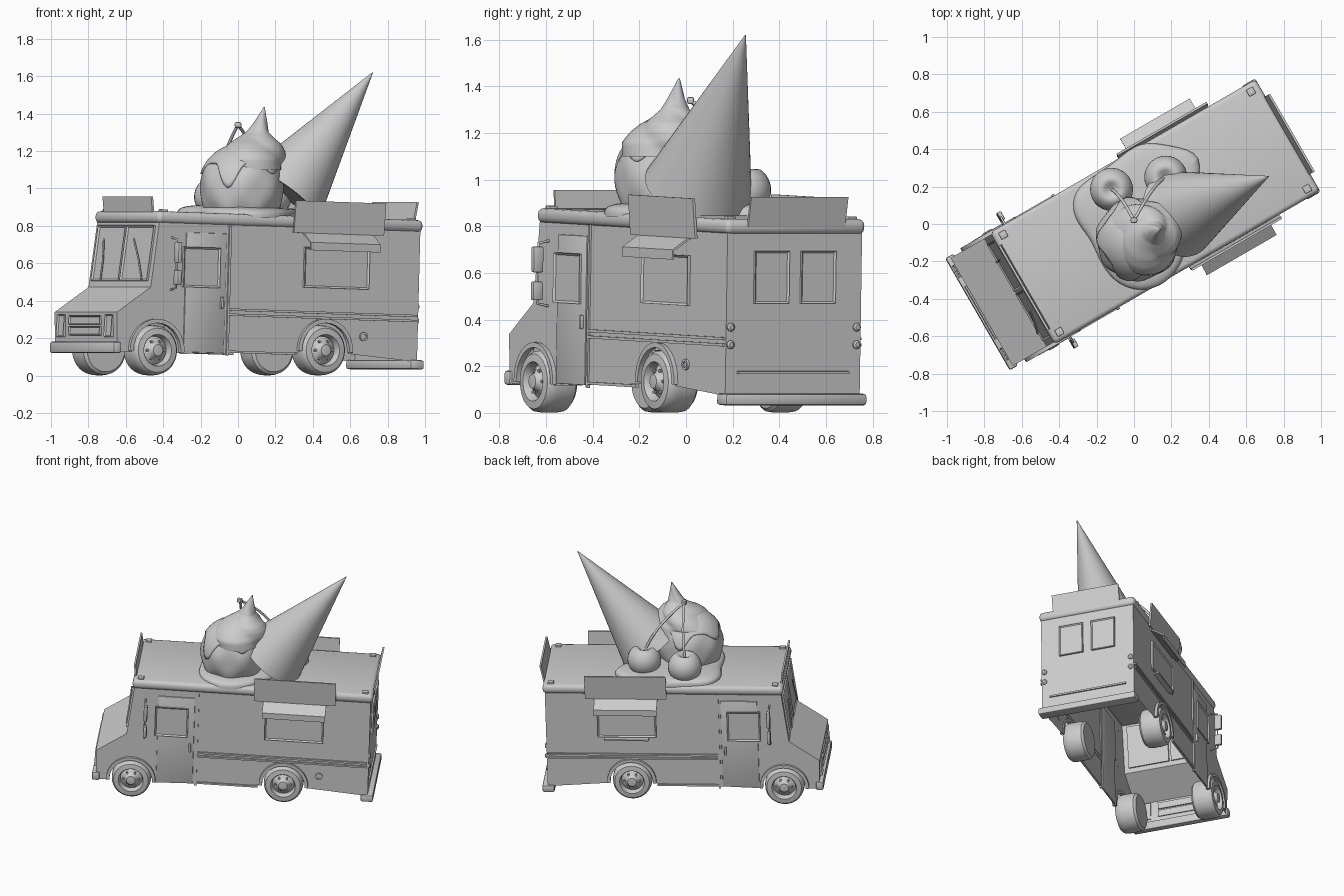
import bpy, bmesh, math
from math import sin, cos, pi
from mathutils import Matrix, Vector as V

if "Cube" in bpy.data.objects:
    bpy.data.objects.remove(bpy.data.objects["Cube"])

TURN = Matrix.Rotation(math.radians(30), 4, 'Z')
BODY = TURN @ Matrix.Rotation(0.03, 4, 'Y')      # body leans back slightly
ONE = Matrix.Identity(4)

def finish(bm, name, M=BODY, smooth=True, sub=0, thick=0):
    bmesh.ops.recalc_face_normals(bm, faces=bm.faces)
    bm.transform(M)
    me = bpy.data.meshes.new(name)
    bm.to_mesh(me)
    bm.free()
    ob = bpy.data.objects.new(name, me)
    bpy.context.collection.objects.link(ob)
    if thick:
        ob.modifiers.new("thick", 'SOLIDIFY').thickness = thick
    if sub:
        ob.modifiers.new("sub", 'SUBSURF').levels = sub
        ob.modifiers["sub"].render_levels = sub
    if smooth:
        bpy.ops.object.select_all(action='DESELECT')
        ob.select_set(True)
        bpy.context.view_layer.objects.active = ob
        bpy.ops.object.shade_smooth_by_angle(angle=math.radians(35))
    return ob

def box(name, c, size, bevel=0, M=BODY, seg=2):
    bm = bmesh.new()
    bmesh.ops.create_cube(bm, size=1, matrix=Matrix.Translation(c) @ Matrix.Diagonal((*size, 1)))
    if bevel:
        bmesh.ops.bevel(bm, geom=bm.edges[:], offset=bevel, segments=seg, profile=0.5, affect='EDGES')
    return finish(bm, name, M)

def prism(name, pts, a, b, along='v', open_below=None):
    """Extrude a profile across the truck (v) or along it (u)."""
    bm = bmesh.new()
    to = (lambda p, t: (p[0], t, p[1])) if along == 'v' else (lambda p, t: (t, p[0], p[1]))
    A, B = [[bm.verts.new(to(p, t)) for p in pts] for t in (a, b)]
    bm.faces.new(A)
    bm.faces.new(B)
    for i in range(len(pts)):
        j = (i + 1) % len(pts)
        bm.faces.new((A[i], A[j], B[j], B[i]))
    bmesh.ops.recalc_face_normals(bm, faces=bm.faces)
    if open_below:
        bmesh.ops.delete(bm, geom=[f for f in bm.faces if abs(f.normal.y) < .5
                         and max(v.co.z for v in f.verts) < open_below], context='FACES')
    return finish(bm, name)

def rings(name, loops, M=ONE, cap=(True, True), **kw):
    bm = bmesh.new()
    R = [[bm.verts.new(p) for p in l] for l in loops]
    n = len(R[0])
    for a, b in zip(R, R[1:]):
        for i in range(n):
            bm.faces.new((a[i], a[(i + 1) % n], b[(i + 1) % n], b[i]))
    for end, do in ((R[0], cap[0]), (R[-1], cap[1])):
        if do:
            bm.faces.new(end)
    return finish(bm, name, M, **kw)

def lathe(name, prof, M=ONE, n=32, **kw):
    return rings(name, [[(r * cos(2*pi*i/n), r * sin(2*pi*i/n), z) for i in range(n)] for r, z in prof], M, **kw)

def frame(name, c, normal, up, w, h, t=.012, depth=.012):
    """Raised rim with a recessed pane."""
    z = V(normal).normalized()
    y = V(up).normalized()
    x = y.cross(z)
    M = Matrix((x, y, z)).transposed().to_4x4()
    M.translation = V(c)
    bm = bmesh.new()
    bmesh.ops.create_cube(bm, size=1, matrix=Matrix.Diagonal((w, h, depth * 2, 1)))
    f = max(bm.faces, key=lambda f: f.calc_center_median().z)
    bmesh.ops.inset_region(bm, faces=[f], thickness=t)
    bmesh.ops.translate(bm, verts=f.verts[:], vec=(0, 0, -depth * .7))
    return finish(bm, name, BODY @ M, smooth=False)

def tube(name, pts, r, M=BODY):
    cu = bpy.data.curves.new(name, 'CURVE')
    cu.dimensions, cu.bevel_depth, cu.bevel_resolution, cu.use_fill_caps = '3D', r, 2, True
    s = cu.splines.new('POLY')
    s.points.add(len(pts) - 1)
    for p, q in zip(s.points, pts):
        p.co = (*(M @ V(q)), 1)
    ob = bpy.data.objects.new(name, cu)
    bpy.context.collection.objects.link(ob)

def arc(cx, cz, r, a0, a1, n=14):
    return [(cx + r * cos(a0 + (a1 - a0) * i / n), cz + r * sin(a0 + (a1 - a0) * i / n)) for i in range(n + 1)]

# van shell, open underneath, with wheel arches in its profile
AX = ((.335, .145), (-.705, .114))
bottom = [p for cx, cz in AX for p in arc(cx, cz, .15, -.1, pi + .1)]
prism("van_body", [(.91, .1)] + bottom + [(-.94, .1), (-.95, .31), (-.745, .45), (-.70, .81), (.91, .81)],
      -.333, .333, open_below=.3)
box("roof_cap", (.105, 0, .826), (1.64, .69, .064), .025, seg=3)
box("front_bumper", (-.945, 0, .122), (.05, .69, .06), .01)
box("rear_bumper", (.905, 0, .085), (.085, .70, .05), .012)
box("rear_step_trim", (.913, 0, .2), (.015, .55, .012))

# nose: grille and headlights
for z in (.268, .21):
    frame("grille_slot", (-.947, 0, z), (-1, 0, .05), (.05, 0, 1), .33, .046, .008)
wn, wu = V((-.36, 0, .045)), V((.045, 0, .36))
for s in (-1, 1):
    frame("headlight", (-.947, s * .255, .238), (-1, 0, .05), (.05, 0, 1), .075, .12, .01)
    frame("windscreen", (-.722, s * .153, .632), wn, wu, .29, .30, .014)
    tube("wiper", [(-.755, s * .22 - .03, .49), (-.742, s * .19, .6), (-.735, s * .16 + .04, .71)], .005)

# parts on both sides
for s in (-1, 1):
    d = 0 if s < 0 else -.038
    n, up = (0, s, 0), (0, 0, 1)
    box("side_door", (-.41, s * .333, .43), (.25, .014, .64), .004)
    frame("door_window", (-.44, s * .338, .565), n, up, .225, .215, .014)
    box("door_handle", (-.31, s * .345, .38), (.015, .02, .06), .004)
    box("body_seam", (-.265, s * .335, .45), (.014, .014, .70))
    for z, u0, u1 in ((.345, -.26, .9), (.318, -.26, .9), (.12, -.26, .16)):
        box("side_rail", ((u0 + u1) / 2, s * .337, z), (u1 - u0, .014, .012))
    frame("serving_window", (.395 + d, s * .335, .585), n, up, .40, .215, .014)
    if s > 0:
        box("serving_shelf", (.36, .35, .465), (.30, .04, .01))
    prism("awning", [(s * a, b) for a, b in ((.33, .785), (.432, .718), (.432, .676), (.424, .676), (.424, .712), (.33, .773))],
          .18 + d, .61 + d, 'u')
    prism("side_sign", [(s * a, b) for a, b in ((.345, .768), (.36, .94), (.372, .94), (.357, .768))],
          .117 + d, .673 + d, 'u')
    for cx, cz in AX:
        prism("fender_lip", arc(cx, cz, .168, -.05, pi + .05) + arc(cx, cz, .146, pi + .05, -.05), s * .325, s * .352)
    # mirrors
    tube("mirror_bracket", [(-.62, s * .33, .72), (-.62, s * .385, .71), (-.62, s * .385, .45), (-.62, s * .33, .44)], .006)
    for z, h in ((.64, .11), (.505, .08)):
        box("mirror", (-.615, s * .392, z), (.024, .05, h), .006)
    # back of the van
    frame("rear_window", (.912, s * .115, .61), (1, 0, 0), up, .17, .225, .012, .01)
    for z in (.32, .395):
        lathe("tail_light", [(.018, 0), (.018, .012), (.01, .018)],
              BODY @ Matrix.Translation((.905, s * .312, z)) @ Matrix.Rotation(pi/2, 4, 'Y'), 16)
    for u in (-.66, .87):
        box("roof_marker", (u, s * .30, .862), (.04, .04, .014), .004)

lathe("fuel_cap", [(.024, 0), (.024, .014), (.014, .014), (.014, .008)],
      BODY @ Matrix.Translation((.575, -.33, .225)) @ Matrix.Rotation(pi/2, 4, 'X'), 20)
prism("front_sign", [(-.70, .81), (-.715, .935), (-.703, .935), (-.688, .81)], -.26, .26)
prism("rear_sign", [(.912, .82), (.938, .955), (.95, .955), (.924, .82)], -.24, .24)

# wheels stand level on the ground
tyre = [(.07, -.15), (.115, -.15), (.13, -.135), (.134, -.11), (.134, -.045), (.13, -.015), (.118, 0), (.085, .004),
        (.08, -.004), (.074, -.035), (.05, -.02), (.04, -.012), (.03, .008), (.012, .01)]
for s in (-1, 1):
    for u in (-.70, .337):
        M = TURN @ Matrix.Translation((u, s * .35, .135)) @ Matrix.Rotation(-s * pi/2, 4, 'X')
        lathe("wheel", tyre, M, 36)
        for k in range(6):
            a = k * pi / 3
            lathe("wheel_bolt", [(.007, -.03), (.007, -.008)],
                  M @ Matrix.Translation((.053 * cos(a), .053 * sin(a), 0)), 8)

# melted puddle on the roof
rad = (.28, .32, .5, .42, .42, .33, .33, .39, .36, .28, .31, .37, .4, .38, .33, .28)
rings("melted_puddle", [[(.03 + r * k * cos(i * pi / 8), .03 + r * k * sin(i * pi / 8),
       z - .026 * r * k * cos(i * pi / 8)) for i, r in enumerate(rad)]
      for k, z in ((1, .845), (1, .875), (.92, .895), (.7, .905), (.35, .915), (.05, .92))], cap=(False, True), sub=2)

# ice cream scoop
C, N = V((.02, -.08, 1.01)), 72
def ball(r, ph, th):
    return C + V((r * sin(ph) * cos(th), r * sin(ph) * sin(th), r * cos(ph)))
rings("ice_cream_scoop", [[ball((.222 + .006 * sin(7 * th) * sin(ph * 5)) * (1 + .12 * max(0, ph - 1.7)), ph, th)
      for th in (2 * pi * i / N for i in range(N))] for ph in (.05 + k * 2.5 / 22 for k in range(23))])

# sauce with long and short drips
def reach(th):
    return .98 + .62 * (.5 + .5 * sin(5 * th + pi/2 + 9.5)) ** 2 * (.7 + .3 * sin(2 * th + 5.4))
rings("sauce_drips", [[ball(.232, .04 + (reach(th) - .04) * k / 14, th) for th in (2 * pi * i / N for i in range(N))]
      for k in range(15)], cap=(True, False), thick=.022)

# spiral swirl tapering to a bent tip
prof = ((.19, 1.10), (.19, 1.16), (.165, 1.205), (.135, 1.24), (.095, 1.27), (.06, 1.30), (.04, 1.34), (.02, 1.39), (.003, 1.435))
loops = []
for k in range(33):
    t = k / 4
    i = min(int(t), 7)
    r, z = [prof[i][j] + (prof[i + 1][j] - prof[i][j]) * (t - i) for j in (0, 1)]
    f = k / 32
    loops.append([(.05 + .09 * f + q * cos(th), -.075 + .045 * f + q * sin(th), z) for th, q in
                  ((th, r * (.92 + .16 * abs(sin(1.5 * th + 5 * f)))) for th in (2 * pi * i / 48 for i in range(48)))])
rings("swirl_top", loops)

# upturned cone
apex, d = V((.72, .255, 1.62)), V((-.572, -.24, -.784)).normalized()
lathe("cone", [(.002, 0), (.236, .84), (.222, .84), (.19, .80)],
      Matrix.Translation(apex) @ d.to_track_quat('Z', 'Y').to_matrix().to_4x4(), 48)

# cherries with joined stems
top = V((0, .02, 1.34))
for x, y in ((-.12, .185), (.17, .25)):
    lathe("cherry", [(.115 * sin(a), .112 * cos(a) - .05 * math.exp(-(a / .35) ** 2))
          for a in (.03 + 3.08 * k / 20 for k in range(21))], Matrix.Translation((x, y, .955)), 28)
    a, m = V((x, y, 1.01)), V((x * .65, y * .9, 1.2))
    tube("cherry_stem", [a * (1-t)**2 + m * 2*t*(1-t) + top * t*t for t in (k / 8 for k in range(9))], .009, ONE)
box("stem_knob", top, (.035, .03, .03), .008, ONE)
